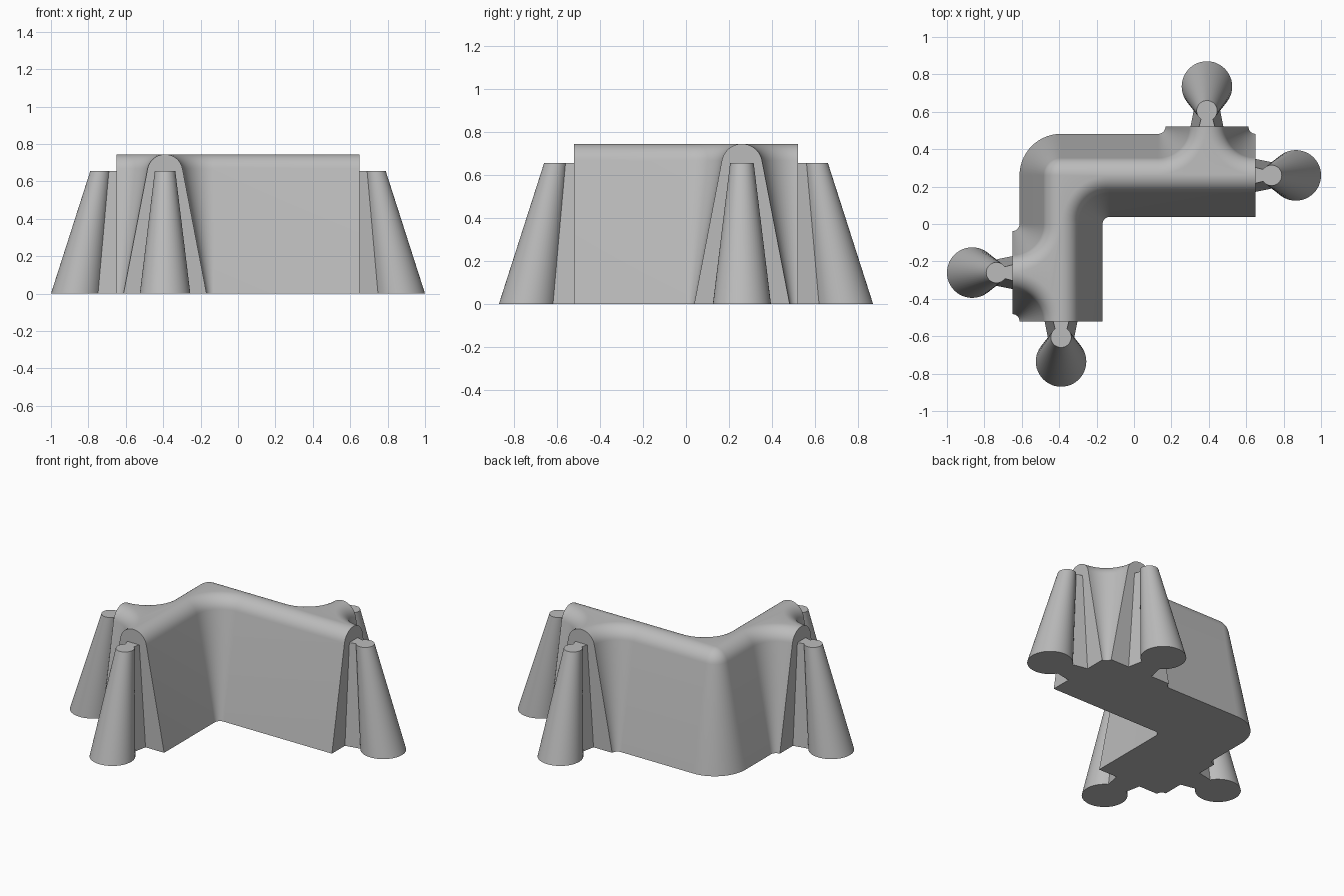
import bpy
import bmesh
from math import radians, sin, cos, asin, pi

cube = bpy.data.objects.get("Cube")
if cube:
    bpy.data.objects.remove(cube, do_unlink=True)

grey = bpy.data.materials.new("plain grey")
grey.use_nodes = True
grey.diffuse_color = (0.5, 0.5, 0.5, 1)
grey.node_tree.nodes["Principled BSDF"].inputs["Base Color"].default_value = (0.5, 0.5, 0.5, 1)

CELL = 0.26            # half the spacing of the wall grid
END_X, END_Y = 0.65, 0.52
JOINT_X, JOINT_Y = 0.39, 0.26


def arc(cx, cy, r, start, end, steps=14):
    """Points along an arc, angles in degrees."""
    angles = [radians(start + (end - start) * i / steps) for i in range(steps + 1)]
    return [(cx + r * cos(a), cy + r * sin(a)) for a in angles]


def loft(name, sections):
    """Solid through matching outlines, each given as (z, points)."""
    bm = bmesh.new()
    rings = [[bm.verts.new((x, y, z)) for x, y in pts] for z, pts in sections]
    for low, high in zip(rings, rings[1:]):
        for i in range(len(low)):
            j = (i + 1) % len(low)
            bm.faces.new((low[i], low[j], high[j], high[i]))
    bm.faces.new(rings[0][::-1])
    bm.faces.new(rings[-1])
    bmesh.ops.recalc_face_normals(bm, faces=bm.faces)
    mesh = bpy.data.meshes.new(name)
    bm.to_mesh(mesh)
    bm.free()
    mesh.materials.append(grey)
    obj = bpy.data.objects.new(name, mesh)
    bpy.context.collection.objects.link(obj)
    bpy.ops.object.select_all(action="DESELECT")
    obj.select_set(True)
    bpy.context.view_layer.objects.active = obj
    bpy.ops.object.shade_smooth_by_angle(angle=radians(32))
    return obj


def wall_outline(d):
    """Corner wall with a side branch near each end, d = half thickness."""
    r = CELL - d
    pts = [(END_X, JOINT_Y - d)]
    pts += arc(END_X, END_Y, r, 270, 180)              # back branch
    pts += arc(JOINT_X - CELL, END_Y, r, 0, -90)
    pts += arc(-JOINT_X, JOINT_Y, d, 90, 180)          # outer corner
    pts += arc(-END_X, 0, r, 0, -90)                   # right branch
    pts += arc(-END_X, -END_Y, r, 90, 0)
    pts += [(-JOINT_X + d, -END_Y)]
    pts += arc(-JOINT_X + CELL, 0, r, 180, 90)         # inner corner
    return pts


# Wall: battered sides with a round crest
crest_z, crest_r, lean = 0.65, 0.095, 11
profile = [(0, 0.222)]
for d, z in arc(0, crest_z, crest_r, lean, 88, 10):
    profile.append((z, d))
loft("corner_wall", [(z, wall_outline(d)) for z, d in profile])


def knob_outline(centre, r, root, throat):
    """Keyhole shape: a neck narrowing from root to throat, then a round post."""
    a = 180 - asin(throat / r) * 180 / pi
    return [(-0.01, -root)] + arc(centre, 0, r, -a, a, 40) + [(-0.01, root)]


# Connectors: leaning round posts on narrow necks
ends = {
    "front": (-JOINT_X, -END_Y, -90),
    "right": (-END_X, -JOINT_Y, 180),
    "back": (JOINT_X, END_Y, 90),
    "left": (END_X, JOINT_Y, 0),
}
for side, (x, y, turn) in ends.items():
    knob = loft(side + "_connector", [
        (0, knob_outline(0.215, 0.135, 0.09, 0.068)),
        (0.655, knob_outline(0.085, 0.055, 0.045, 0.032)),
    ])
    knob.location = (x, y, 0)
    knob.rotation_euler.z = radians(turn)
